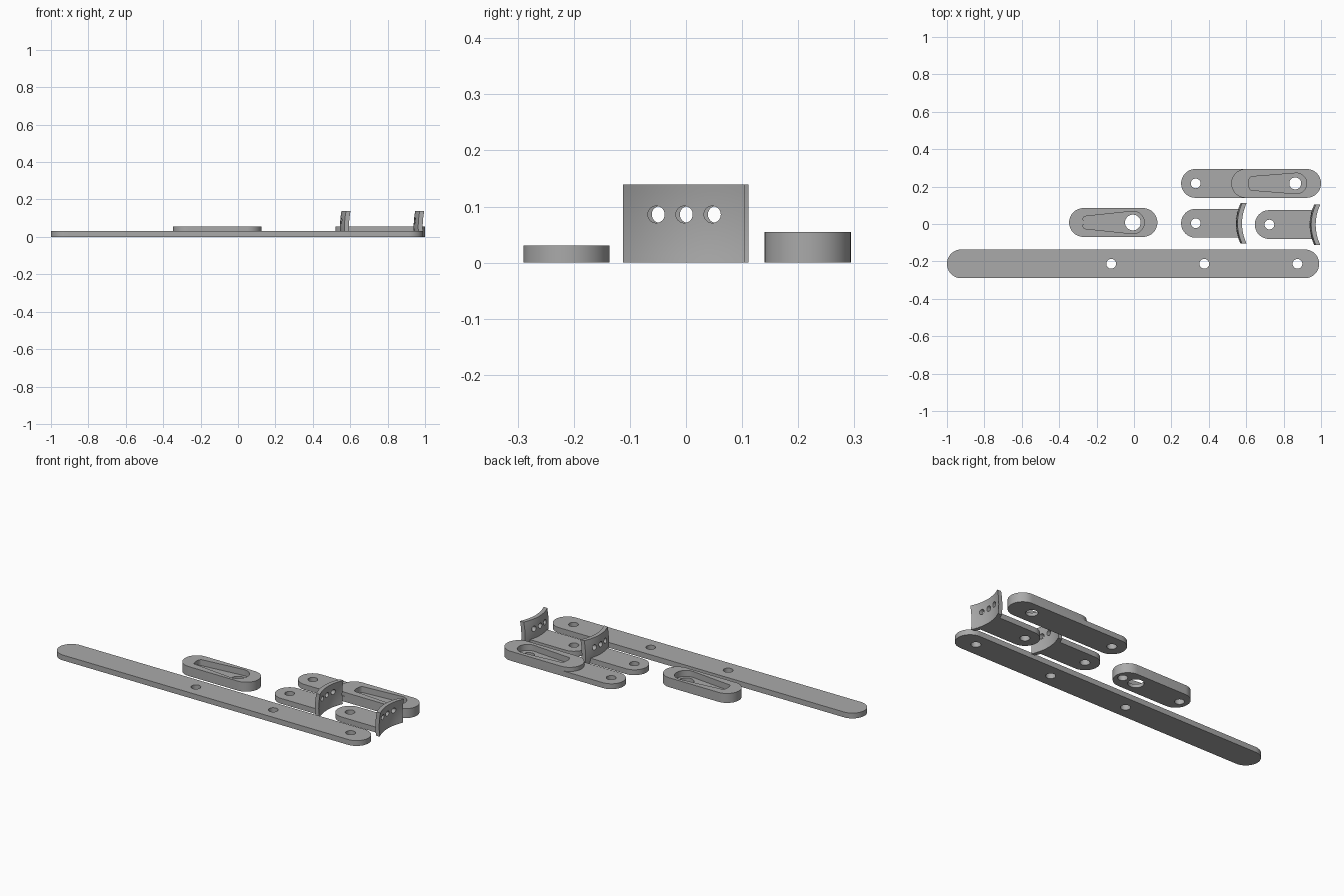
import bpy, bmesh
from math import sin, cos, pi, radians

if "Cube" in bpy.data.objects:
    bpy.data.objects.remove(bpy.data.objects["Cube"])

grey = bpy.data.materials.new("plain_grey")
grey.use_nodes = True
grey.diffuse_color = (0.4, 0.4, 0.4, 1)
grey.node_tree.nodes["Principled BSDF"].inputs["Base Color"].default_value = (0.4, 0.4, 0.4, 1)


def arc(x, y, r, start, end, n=24, squash=1):
    angles = [radians(start + (end - start) * i / n) for i in range(n + 1)]
    return [(x + r * squash * cos(a), y + r * sin(a)) for a in angles]


def circle(x, y, r):
    return arc(x, y, r, 0, 360, 40)[:-1]


def stadium(x0, x1, y, r):
    return arc(x1 - r, y, r, -90, 90) + arc(x0 + r, y, r, 90, 270)


def tongue(x0, x1, y, r):
    # rounded on the left, square on the right
    return [(x1, y - r), (x1, y + r)] + arc(x0 + r, y, r, 90, 270)


def teardrop(x0, x1, y, r_small, r_big):
    return (arc(x1 - r_big, y, r_big, -95, 95)
            + arc(x0 + r_small * 0.4, y, r_small, 90, 270, squash=0.4))


def finish(name, bm):
    bmesh.ops.recalc_face_normals(bm, faces=bm.faces)
    mesh = bpy.data.meshes.new(name)
    bm.to_mesh(mesh)
    bm.free()
    obj = bpy.data.objects.new(name, mesh)
    bpy.context.collection.objects.link(obj)
    mesh.materials.append(grey)
    return obj


def prism(name, outline, z0, z1):
    bm = bmesh.new()
    face = bm.faces.new([bm.verts.new((x, y, z0)) for x, y in outline])
    top = bmesh.ops.extrude_face_region(bm, geom=[face])["geom"]
    verts = [v for v in top if isinstance(v, bmesh.types.BMVert)]
    bmesh.ops.translate(bm, verts=verts, vec=(0, 0, z1 - z0))
    return finish(name, bm)


def select(obj):
    bpy.ops.object.select_all(action="DESELECT")
    obj.select_set(True)
    bpy.context.view_layer.objects.active = obj


def cut(obj, *cutters):
    for cutter in cutters:
        mod = obj.modifiers.new("cut", "BOOLEAN")
        mod.operation, mod.solver, mod.object = "DIFFERENCE", "EXACT", cutter
        select(obj)
        bpy.ops.object.modifier_apply(modifier=mod.name)
        bpy.data.objects.remove(cutter)


def smooth(obj):
    select(obj)
    bpy.ops.object.shade_smooth_by_angle(angle=radians(30))


def hole(x, y, r=0.026, top=0.2):
    return prism("hole_cutter", circle(x, y, r), -0.1, top)


THIN, THICK, FLOOR, R = 0.031, 0.055, 0.02, 0.077

# Long bar with three holes
bar = prism("long_bar", stadium(-1, 0.99, -0.213, R), 0, THIN)
cut(bar, *[hole(x, -0.213) for x in (-0.122, 0.376, 0.874)])
smooth(bar)

# Free slotted block: pocket, pivot hole and two blind holes underneath
block = prism("slotted_block", stadium(-0.347, 0.125, 0.008, R), 0, THICK)
cut(block,
    prism("pocket_cutter", teardrop(-0.275, 0.055, 0.008, 0.033, 0.06), FLOOR, 0.1),
    hole(-0.006, 0.008, 0.042),
    hole(-0.296, 0.008, top=0.03), hole(0.082, 0.008, top=0.03))
smooth(block)

# Slotted arm: thin base with a raised block stacked on its right end
base = prism("arm_base", stadium(0.252, 1, 0.217, R), 0, THIN)
raised = prism("arm_raised_block", stadium(0.52, 1, 0.217, R), THIN, THICK)
for part in (base, raised):
    cut(part,
        prism("pocket_cutter", teardrop(0.613, 0.923, 0.217, 0.036, 0.055), FLOOR, 0.1),
        hole(0.862, 0.217, 0.032))
cut(base, hole(0.33, 0.217))
for part in (base, raised):
    smooth(part)


# Curved plate, dished along its width and slightly along its height
def curved_plate(name, x, y, half=0.108, height=0.139, thick=0.024, nu=24, nv=10):
    bm = bmesh.new()
    rows = []
    for j in range(nv + 1):
        z = height * j / nv
        row = []
        for i in range(nu + 1):
            v = half * (2 * i / nu - 1)
            bend = 2.1 * v * v + 1.2 * (z - 0.055) ** 2
            row.append(bm.verts.new((x + bend, y + v, z)))
        rows.append(row)
    faces = [bm.faces.new((rows[j][i], rows[j][i + 1], rows[j + 1][i + 1], rows[j + 1][i]))
             for j in range(nv) for i in range(nu)]
    front = bmesh.ops.extrude_face_region(bm, geom=faces, use_keep_orig=True)["geom"]
    verts = [v for v in front if isinstance(v, bmesh.types.BMVert)]
    bmesh.ops.translate(bm, verts=verts, vec=(thick, 0, 0))
    return finish(name, bm)


def plate_hole(x, y, z, r=0.015):
    cutter = prism("plate_hole_cutter", circle(0, 0, r), -0.1, 0.1)
    cutter.rotation_euler = (0, pi / 2, 0)
    cutter.location = (x, y, z)
    bpy.context.view_layer.update()
    return cutter


# Two brackets: a tongue with a pivot hole and a three-hole curved plate
for name, x, y in (("inner", 0.252, 0.004), ("outer", 0.646, -0.003)):
    strap = prism(name + "_bracket_tongue", tongue(x, x + 0.309, y, R), 0, THIN)
    cut(strap, hole(x + 0.078, y))
    plate = curved_plate(name + "_bracket_plate", x + 0.293, y - 0.001)
    cut(plate, *[plate_hole(x + 0.3, y + d, 0.086) for d in (-0.05, 0, 0.05)])
    smooth(strap)
    smooth(plate)
